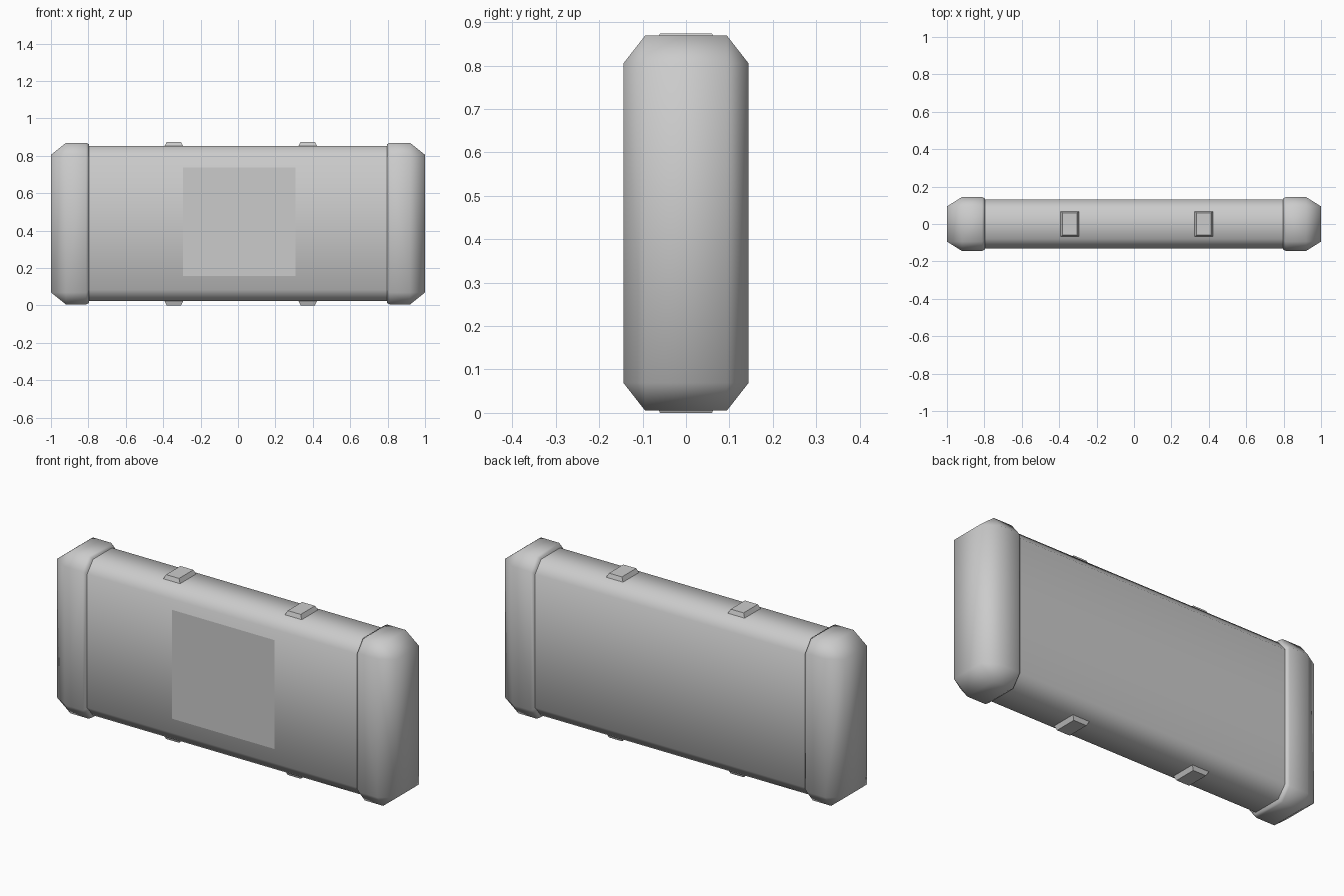
import bpy, bmesh, math

if "Cube" in bpy.data.objects:
    bpy.data.objects.remove(bpy.data.objects["Cube"])

ZC = 0.437  # mid height of the device


def octagon(hy, hz, cy, cz):
    """Chamfered rectangle in y-z around the mid height."""
    return [(hy, hz - cz), (hy - cy, hz), (-hy + cy, hz), (-hy, hz - cz),
            (-hy, -hz + cz), (-hy + cy, -hz), (hy - cy, -hz), (hy, -hz + cz)]


def finish(name, bm, angle=60):
    bmesh.ops.remove_doubles(bm, verts=bm.verts[:], dist=0.0005)
    bmesh.ops.recalc_face_normals(bm, faces=bm.faces[:])
    me = bpy.data.meshes.new(name)
    bm.to_mesh(me)
    bm.free()
    ob = bpy.data.objects.new(name, me)
    bpy.context.collection.objects.link(ob)
    bpy.ops.object.select_all(action='DESELECT')
    ob.select_set(True)
    bpy.context.view_layer.objects.active = ob
    bpy.ops.object.shade_smooth_by_angle(angle=math.radians(angle))
    return ob


def loft(name, sections):
    """Skin a list of (x, y-z profile) sections and close both ends."""
    bm = bmesh.new()
    rings = [[bm.verts.new((x, y, z + ZC)) for y, z in prof] for x, prof in sections]
    for a, b in zip(rings, rings[1:]):
        n = len(a)
        for i in range(n):
            bm.faces.new((a[i], a[(i + 1) % n], b[(i + 1) % n], b[i]))
    bm.faces.new(rings[0])
    bm.faces.new(rings[-1])
    return finish(name, bm)


# main body
body = octagon(0.13, 0.415, 0.05, 0.06)
loft("body", [(-0.84, body), (0.84, body)])

# end caps: small inner lip, full section, chamfered outer end
full = octagon(0.144, 0.432, 0.05, 0.064)
lip = octagon(0.137, 0.424, 0.05, 0.064)
end = [(math.copysign(0.094, y), math.copysign(0.368, z)) for y, z in full]
for side, s in (("left", -1), ("right", 1)):
    loft(side + "_end_cap", [(s * 0.797, lip), (s * 0.812, full),
                             (s * 0.92, full), (s * 1.0, end)])

# tapered tabs on the top and bottom edges
for side, xc in (("left", -0.343), ("right", 0.373)):
    for level, s in (("top", 1), ("bottom", -1)):
        bm = bmesh.new()
        bmesh.ops.create_cube(bm, size=1.0)
        for v in bm.verts:
            outer = v.co.z * s > 0
            hx, hy = (0.038, 0.06) if outer else (0.053, 0.07)
            v.co = (xc + math.copysign(hx, v.co.x), math.copysign(hy, v.co.y),
                    ZC + s * (0.437 if outer else 0.408))
        finish(f"{level}_{side}_tab", bm)

# flat front screen
bm = bmesh.new()
bm.faces.new([bm.verts.new((x, -0.132, z)) for x, z in
              ((-0.295, 0.158), (0.308, 0.158), (0.308, 0.737), (-0.295, 0.737))])
screen = finish("front_screen", bm)
if screen.data.polygons[0].normal.y > 0:
    screen.data.flip_normals()
